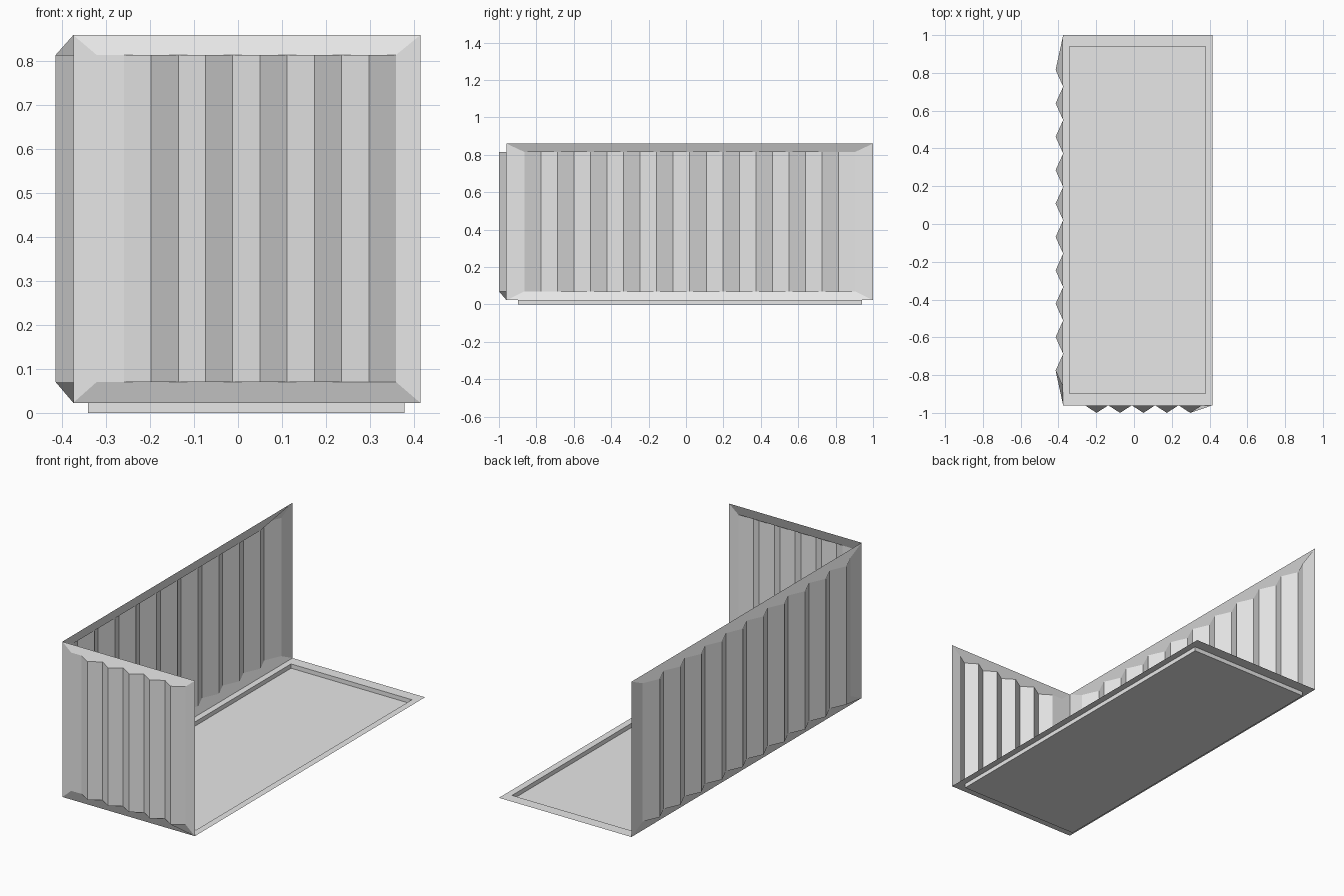
import bpy, bmesh

if "Cube" in bpy.data.objects:
    bpy.data.objects.remove(bpy.data.objects["Cube"])

# One plain light grey for the whole model
grey = bpy.data.materials.new("light_grey")
grey.diffuse_color = (0.8, 0.8, 0.8, 1)
grey.use_nodes = True
grey.node_tree.nodes["Principled BSDF"].inputs["Base Color"].default_value = grey.diffuse_color

# Frame extents
LEFT, RIGHT, FRONT, BACK = -0.375, 0.415, -0.96, 1.0
Z_FLOOR, Z_TOP = 0.023, 0.86       # outer edge of the wall frames
Z_LOW, Z_HIGH = 0.07, 0.815        # ends of the corrugated panel
DEPTH = 0.04                       # how far the ridges stick out


def make_object(name, bm):
    mesh = bpy.data.meshes.new(name)
    bm.to_mesh(mesh)
    bm.free()
    mesh.materials.append(grey)
    obj = bpy.data.objects.new(name, mesh)
    bpy.context.collection.objects.link(obj)
    return obj


def corrugated_wall(name, place, start, end, inner_start, inner_end, steps, first_ridge):
    """Thin wall: bevelled frame around vertical zigzag ridges.
    place(u, depth, z) maps along-wall / outward / height to world space."""
    bm = bmesh.new()
    vert = lambda u, d, z: bm.verts.new(place(u, d, z))
    a0, b0 = vert(start, 0, Z_FLOOR), vert(end, 0, Z_FLOOR)
    a1, b1 = vert(start, 0, Z_TOP), vert(end, 0, Z_TOP)
    low, high = [], []
    for i in range(steps + 1):
        u = inner_start + (inner_end - inner_start) * i / steps
        ridge = i >= first_ridge and (i - first_ridge) % 2 == 0 and i < steps
        d = DEPTH if ridge else 0
        low.append(vert(u, d, Z_LOW))
        high.append(vert(u, d, Z_HIGH))
    # corrugated panel
    for i in range(steps):
        bm.faces.new((low[i], low[i + 1], high[i + 1], high[i]))
    # end posts, bottom rail and top rail
    bm.faces.new((a0, low[0], high[0], a1))
    bm.faces.new((b0, b1, high[-1], low[-1]))
    bm.faces.new([a0, b0] + low[::-1])
    bm.faces.new([b1, a1] + high)
    return make_object(name, bm)


# Front wall: five ridges, flat strip at its left end
corrugated_wall("front_wall", lambda u, d, z: (u, FRONT - d, z),
                LEFT, RIGHT, -0.322, 0.36, 11, 2)

# Left wall: ten ridges (runs back to front so that normals face outward)
corrugated_wall("left_wall", lambda u, d, z: (LEFT - d, u, z),
                BACK, FRONT, 0.904, -0.864, 20, 1)

# Floor: flat rim with a sunken tray
bm = bmesh.new()


def rectangle(x0, x1, y0, y1, z):
    return [bm.verts.new(p) for p in ((x0, y0, z), (x1, y0, z), (x1, y1, z), (x0, y1, z))]


outer = rectangle(LEFT, RIGHT, FRONT, BACK, Z_FLOOR)
lip = rectangle(-0.342, 0.379, -0.898, 0.94, Z_FLOOR)
tray = rectangle(-0.342, 0.379, -0.898, 0.94, 0)
for ring_a, ring_b in ((outer, lip), (lip, tray)):
    for i in range(4):
        j = (i + 1) % 4
        bm.faces.new((ring_a[i], ring_a[j], ring_b[j], ring_b[i]))
bm.faces.new(tray)
make_object("floor_tray", bm)
